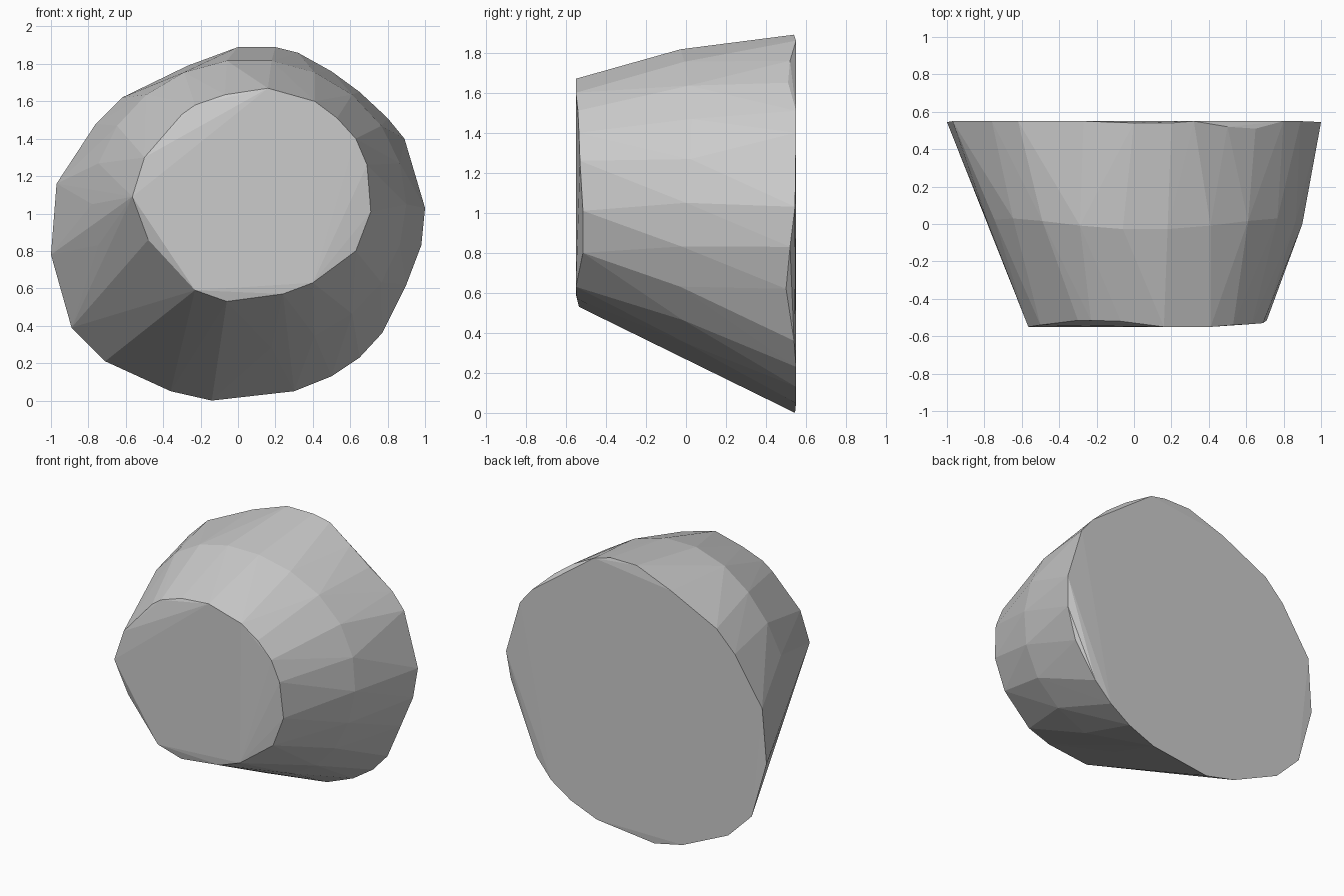
import bpy, bmesh, math

HALF = 0.55  # half depth

# back rim outline: (x, z, optional inset from the back plane)
back = [(0, 1.89, .01), (.2, 1.89, .01), (.32, 1.86), (.5, 1.76, .03), (.65, 1.65, .04),
        (.8, 1.51), (.89, 1.4), (1, 1.03, .005), (.98, .83, .03), (.9, .62, .05),
        (.77, .36, .01), (.65, .23), (.5, .13), (.3, .05), (-.14, 0, .005),
        (-.36, .05), (-.71, .21), (-.89, .39), (-1, .78, .005), (-.97, 1.16),
        (-.76, 1.48), (-.62, 1.62), (-.27, 1.79)]

# front rim outline
front = [(-.565, 1.09), (-.5, 1.3, .01), (-.3, 1.53, .035), (-.23, 1.58, .035),
         (-.07, 1.635, .03), (.16, 1.67), (.41, 1.6), (.53, 1.51, .01),
         (.63, 1.4, .015), (.69, 1.26, .02), (.71, 1.01, .035), (.63, .8, .035),
         (.4, .63), (.24, .57, .005), (-.06, .53, .015), (-.23, .59), (-.48, .86, .03)]

bm = bmesh.new()


def rim(points, side):
    for x, z, *inset in points:
        bm.verts.new((x, side * (HALF - sum(inset)), z))


rim(back, 1)
rim(front, -1)

# slight bulge around the middle
for i in range(22):
    a = math.tau * i / 22
    bm.verts.new((.06 + .84 * math.cos(a), .03 * math.sin(3 * a), 1.05 + .775 * math.sin(a)))

# faceted convex body wrapped around the rims
bmesh.ops.convex_hull(bm, input=bm.verts)
bmesh.ops.delete(bm, geom=[v for v in bm.verts if not v.link_faces], context='VERTS')
bmesh.ops.recalc_face_normals(bm, faces=bm.faces)

mesh = bpy.data.meshes.new("faceted_body")
bm.to_mesh(mesh)
bm.free()
body = bpy.data.objects.new("faceted_body", mesh)
bpy.context.collection.objects.link(body)
